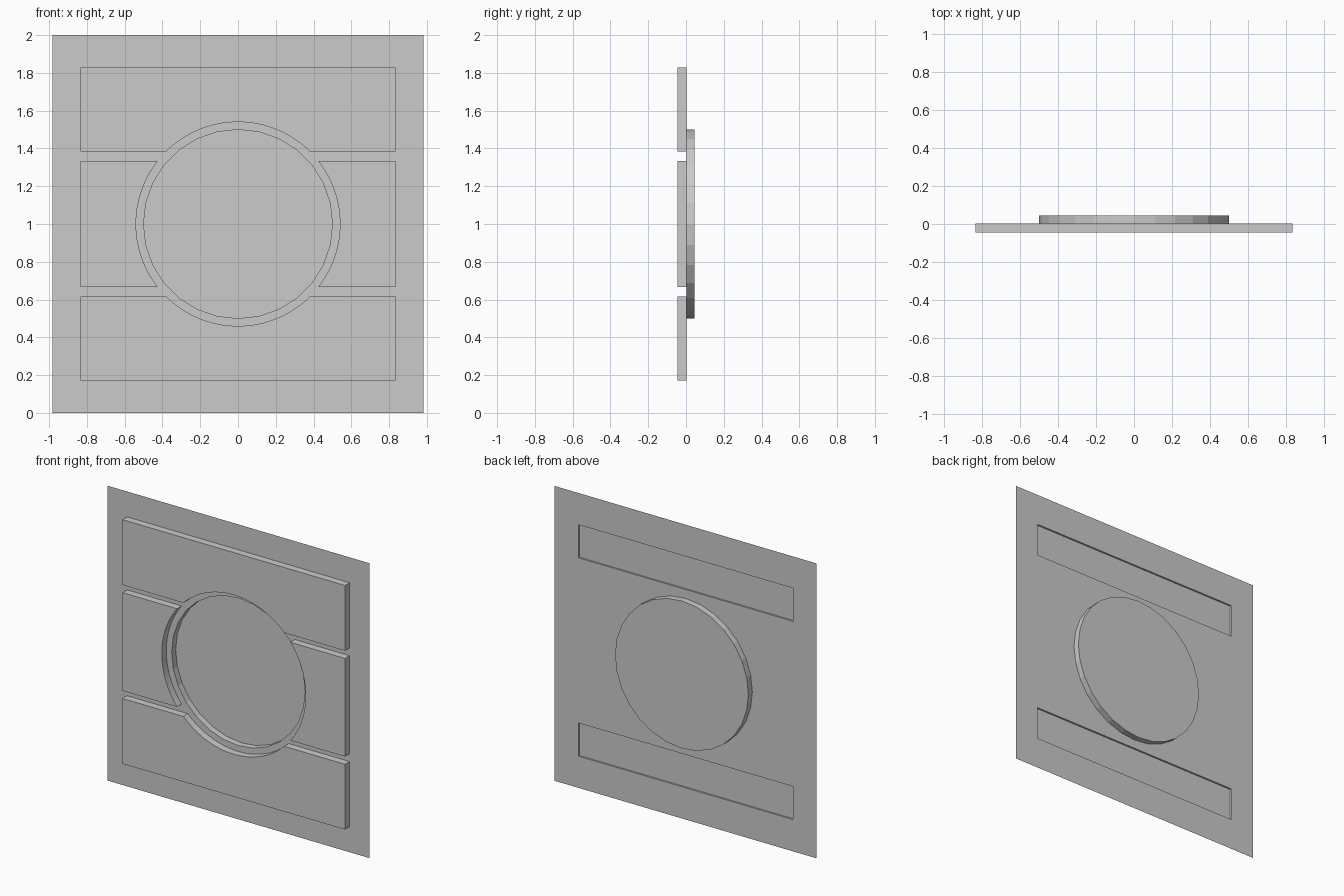
import bpy, bmesh, math
from mathutils import Vector

if "Cube" in bpy.data.objects:
    bpy.data.objects.remove(bpy.data.objects["Cube"])

PLATE_Y, FRONT_Y, BACK_Y = 0.003, -0.046, 0.046
CZ = 1.0            # height of the round recess centre
R_DISC, R_CUT = 0.5, 0.54


def rect(x0, x1, z0, z1):
    return [(x0, z0), (x1, z0), (x1, z1), (x0, z1)]


def arc(radius, a0, a1, steps):
    return [(radius * math.cos(a0 + (a1 - a0) * i / steps),
             CZ + radius * math.sin(a0 + (a1 - a0) * i / steps)) for i in range(steps + 1)]


def loop(bm, points, y):
    verts = [bm.verts.new((x, y, z)) for x, z in points]
    edges = [bm.edges.new((verts[i], verts[(i + 1) % len(verts)])) for i in range(len(verts))]
    return verts, edges


def bridge(bm, a, b):
    n = len(a)
    for i in range(n):
        bm.faces.new((a[i], a[(i + 1) % n], b[(i + 1) % n], b[i]))


def finish(bm, name):
    mesh = bpy.data.meshes.new(name)
    bm.to_mesh(mesh)
    bm.free()
    obj = bpy.data.objects.new(name, mesh)
    bpy.context.scene.collection.objects.link(obj)
    return obj


# Thin back plate with a round pocket pushed back and two shallow slots pushed forward
bm = bmesh.new()
_, edges = loop(bm, rect(-0.983, 0.983, 0, 2), PLATE_Y)
pockets = [(arc(R_DISC, 0, math.tau, 28)[:-1], BACK_Y),
           (rect(-0.805, 0.805, 1.56, 1.785), PLATE_Y - 0.012),
           (rect(-0.805, 0.805, 0.215, 0.44), PLATE_Y - 0.012)]
rims = []
for points, depth in pockets:
    verts, rim_edges = loop(bm, points, PLATE_Y)
    edges += rim_edges
    rims.append((verts, points, depth))
bmesh.ops.triangle_fill(bm, edges=edges, normal=Vector((0, -1, 0)))
for verts, points, depth in rims:
    floor, _ = loop(bm, points, depth)
    bridge(bm, verts, floor)
    bm.faces.new(floor)
bmesh.ops.recalc_face_normals(bm, faces=bm.faces)
plate = finish(bm, "back_plate")


# Raised panels on the front, trimmed by a circle around the pocket
def panel(name, points, flip_x=1, flip_z=1):
    pts = [(x * flip_x, CZ + (z - CZ) * flip_z) for x, z in points]
    bm = bmesh.new()
    back, _ = loop(bm, pts, PLATE_Y)
    front, _ = loop(bm, pts, FRONT_Y)
    bridge(bm, back, front)
    face = bm.faces.new(front)
    bmesh.ops.recalc_face_normals(bm, faces=bm.faces)
    face.normal_update()
    if face.normal.y > 0:
        bmesh.ops.reverse_faces(bm, faces=bm.faces)
    return finish(bm, name)


a_wide = math.asin(0.385 / R_CUT)
wide = [(0.835, 1.385), (0.835, 1.828), (-0.835, 1.828), (-0.835, 1.385)]
wide += arc(R_CUT, math.pi - a_wide, a_wide, 32)
panel("top_panel", wide)
panel("bottom_panel", wide, flip_z=-1)

a_side = math.asin(0.333 / R_CUT)
side = [(0.835, 0.667), (0.835, 1.333)] + arc(R_CUT, a_side, -a_side, 28)
panel("right_panel", side)
panel("left_panel", side, flip_x=-1)
